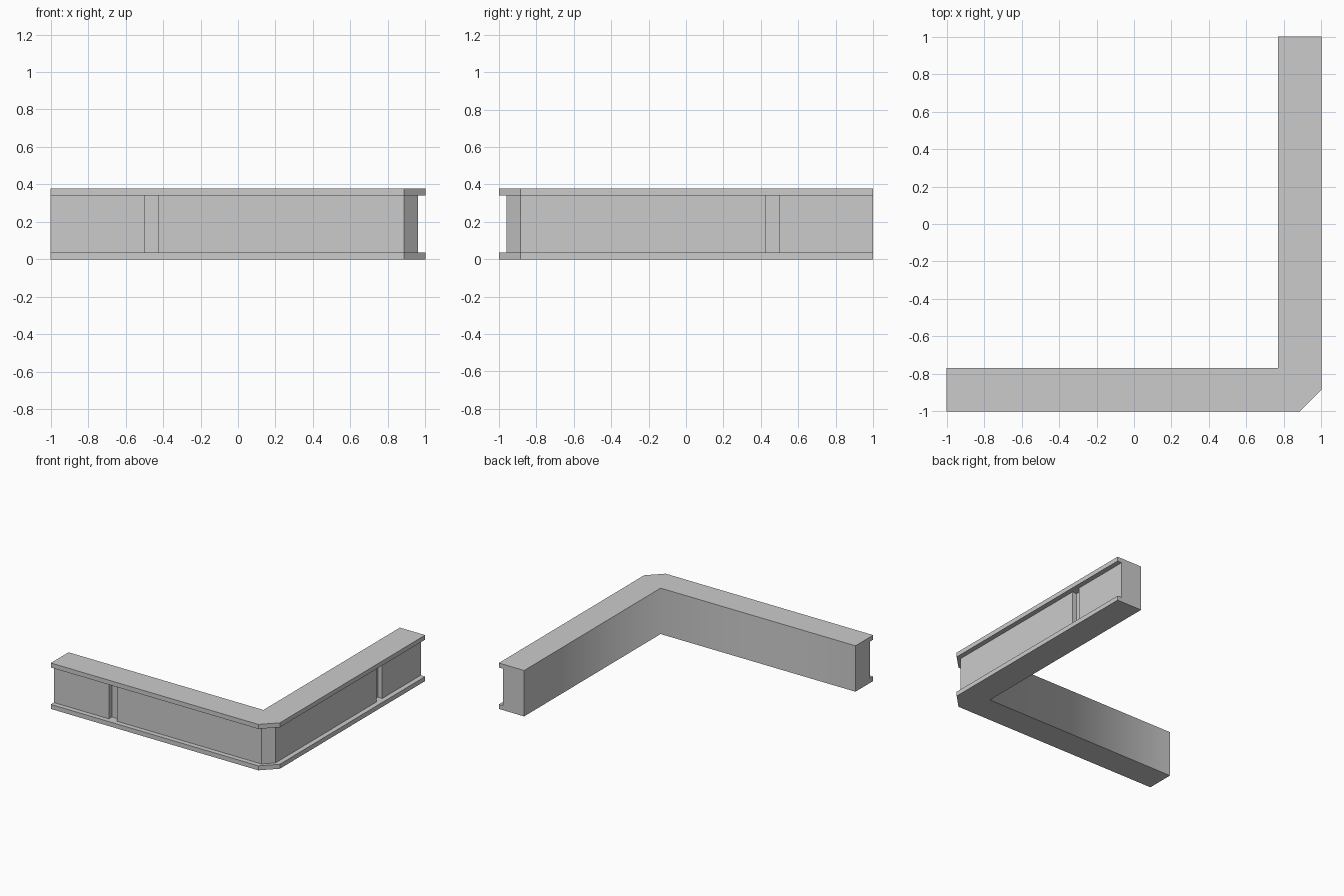
import bpy, bmesh

if "Cube" in bpy.data.objects:
    bpy.data.objects.remove(bpy.data.objects["Cube"])

H, RIM = 0.377, 0.037        # wall height, flange thickness
INNER, CHAMFER = 0.77, 0.885  # inner wall line, start of corner cut
FACE, SLOT = 0.96, 0.92       # recessed face, bottom of slots


def mirrored(half):
    """Append the reflection of a half path across the corner diagonal."""
    return half + [(-y, -x) for x, y in reversed(half)]


def prism(name, outline, z0, z1, smooth_test=None):
    """Extrude a closed xy outline between two heights."""
    bm = bmesh.new()
    base = bm.faces.new([bm.verts.new((x, y, z0)) for x, y in outline])
    top = bmesh.ops.extrude_face_region(bm, geom=[base], use_keep_orig=True)
    for v in top["geom"]:
        if isinstance(v, bmesh.types.BMVert):
            v.co.z = z1
    bmesh.ops.recalc_face_normals(bm, faces=bm.faces)
    for f in bm.faces:
        f.smooth = bool(smooth_test and smooth_test(f))
    me = bpy.data.meshes.new(name)
    bm.to_mesh(me)
    bm.free()
    ob = bpy.data.objects.new(name, me)
    bpy.context.collection.objects.link(ob)
    return ob


def is_inner(f):
    return abs(f.normal.z) < 0.1 and all(
        v.co.x < INNER + 0.01 and v.co.y > -INNER - 0.01 for v in f.verts)


# L-shaped wall with cut corner; the inner faces blend smoothly
outline = mirrored([(-1, -1), (CHAMFER, -1)]) + [(INNER, 1), (INNER, -INNER), (-1, -INNER)]
wall = prism("corner_wall", outline, 0, H, is_inner)

# Channel around the outside, leaving top and bottom flanges, with one slot per arm
channel = mirrored([(-1.1, -FACE), (-0.5, -FACE), (-0.5, -SLOT), (-0.425, -SLOT),
                    (-0.425, -FACE), (CHAMFER, -FACE)]) + [(1.1, 1.1), (1.1, -1.1), (-1.1, -1.1)]
cutter = prism("channel_cutter", channel, RIM, H - RIM)
cutter.hide_render = True

mod = wall.modifiers.new("channel", "BOOLEAN")
mod.operation = "DIFFERENCE"
mod.solver = "EXACT"
mod.object = cutter
bpy.context.view_layer.objects.active = wall
bpy.ops.object.modifier_apply(modifier=mod.name)
bpy.data.objects.remove(cutter)
